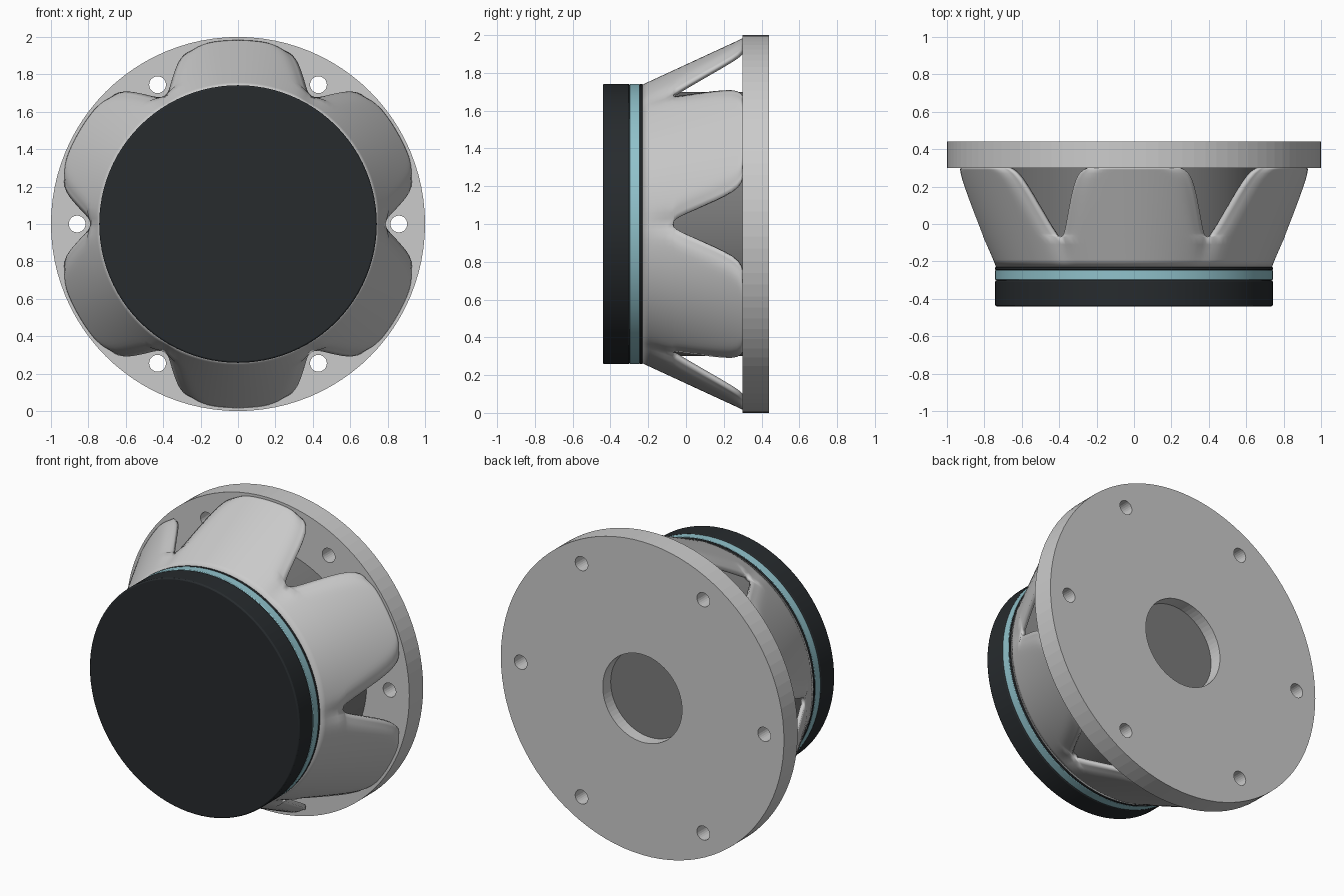
import bpy, bmesh
from math import radians, degrees, cos, sin, pi, exp, sqrt

if "Cube" in bpy.data.objects:
    bpy.data.objects.remove(bpy.data.objects["Cube"])

CZ = 1.0  # height of the driver axis (runs along y)


def material(name, rgb):
    m = bpy.data.materials.new(name)
    m.diffuse_color = (*rgb, 1)
    m.use_nodes = True
    m.node_tree.nodes["Principled BSDF"].inputs["Base Color"].default_value = m.diffuse_color
    return m


def smooth(ob, angle=35):
    bpy.ops.object.select_all(action='DESELECT')
    ob.select_set(True)
    bpy.context.view_layer.objects.active = ob
    bpy.ops.object.shade_smooth_by_angle(angle=radians(angle))


def disc(name, r, y0, y1, mat, bevel=0.0):
    bpy.ops.mesh.primitive_cylinder_add(vertices=96, radius=r, depth=y1 - y0,
                                        location=(0, (y0 + y1) / 2, CZ),
                                        rotation=(pi / 2, 0, 0))
    ob = bpy.context.object
    ob.name = name
    ob.data.materials.append(mat)
    if bevel:
        b = ob.modifiers.new("edge", 'BEVEL')
        b.width, b.segments = bevel, 2
    smooth(ob)
    return ob


black = material("black", (0.02, 0.024, 0.027))
teal = material("pale_teal", (0.28, 0.54, 0.60))
dark = material("dark_grey", (0.2, 0.2, 0.2))

# Stacked rear cap, coloured ring, thin gasket and hidden inner body
disc("rear_cap", 0.742, -0.44, -0.30, black, 0.008)
disc("accent_ring", 0.742, -0.30, -0.245, teal, 0.004)
disc("gasket", 0.742, -0.245, -0.23, black, 0.003)
disc("inner_body", 0.70, -0.235, 0.36, dark)

# Flange plate: filled outline with centre hole and six bolt holes
cu = bpy.data.curves.new("flange", 'CURVE')
cu.dimensions = '2D'
cu.fill_mode = 'BOTH'
cu.extrude = 0.07


def circle(cx, cy, r, n):
    sp = cu.splines.new('POLY')
    sp.points.add(n - 1)
    for i, p in enumerate(sp.points):
        a = 2 * pi * i / n
        p.co = (cx + r * cos(a), cy + r * sin(a), 0, 1)
    sp.use_cyclic_u = True


circle(0, 0, 1.0, 96)
circle(0, 0, 0.28, 64)
for k in range(6):
    circle(0.86 * cos(k * pi / 3), 0.86 * sin(k * pi / 3), 0.045, 24)
flange = bpy.data.objects.new("flange", cu)
bpy.context.collection.objects.link(flange)
flange.location = (0, 0.37, CZ)
flange.rotation_euler = (pi / 2, 0, 0)
bpy.ops.object.select_all(action='DESELECT')
flange.select_set(True)
bpy.context.view_layer.objects.active = flange
bpy.ops.object.convert(target='MESH')
smooth(bpy.context.object, 3)

# Basket: cone shell with six tapered notches; (y, notch half-angle in degrees)
ROWS = [(-0.23, 0), (-0.19, 0), (-0.15, 0), (-0.11, 0), (-0.07, 0), (-0.063, 1.2),
        (-0.05, 2.0), (-0.03, 2.8), (0, 3.8), (0.05, 5.2), (0.1, 6.6), (0.15, 7.9),
        (0.2, 9.3), (0.24, 10.6), (0.27, 12.0), (0.29, 13.6), (0.302, 15.5)]
N = 28
bm = bmesh.new()
for k in range(6):
    grid = []
    for y, w in ROWS:
        row = []
        t = (y + 0.23) / 0.53
        for i in range(N + 1):
            off = (2 * i / N - 1) * (30 - w)
            a = radians(30 + 60 * k + off)
            edge = 30 - w - abs(off)          # degrees to the notch edge
            dip = 0.022 * min(1, t / 0.3) * exp(-(edge / 3.5) ** 2)
            r = 0.738 + 0.245 * t - dip
            row.append(bm.verts.new((r * cos(a), y, CZ + r * sin(a))))
        grid.append(row)
    for ra, rb in zip(grid, grid[1:]):
        for i in range(N):
            bm.faces.new((ra[i], rb[i], rb[i + 1], ra[i + 1]))
bmesh.ops.remove_doubles(bm, verts=bm.verts, dist=1e-4)
bmesh.ops.recalc_face_normals(bm, faces=bm.faces)
bm.faces.ensure_lookup_table()
f = bm.faces[0]
c = f.calc_center_median()
if f.normal.x * c.x + f.normal.z * (c.z - CZ) < 0:
    bmesh.ops.reverse_faces(bm, faces=bm.faces)
me = bpy.data.meshes.new("basket")
bm.to_mesh(me)
bm.free()
basket = bpy.data.objects.new("basket", me)
bpy.context.collection.objects.link(basket)
s = basket.modifiers.new("thickness", 'SOLIDIFY')
s.thickness = 0.025
s.offset = -1
smooth(basket, 40)
